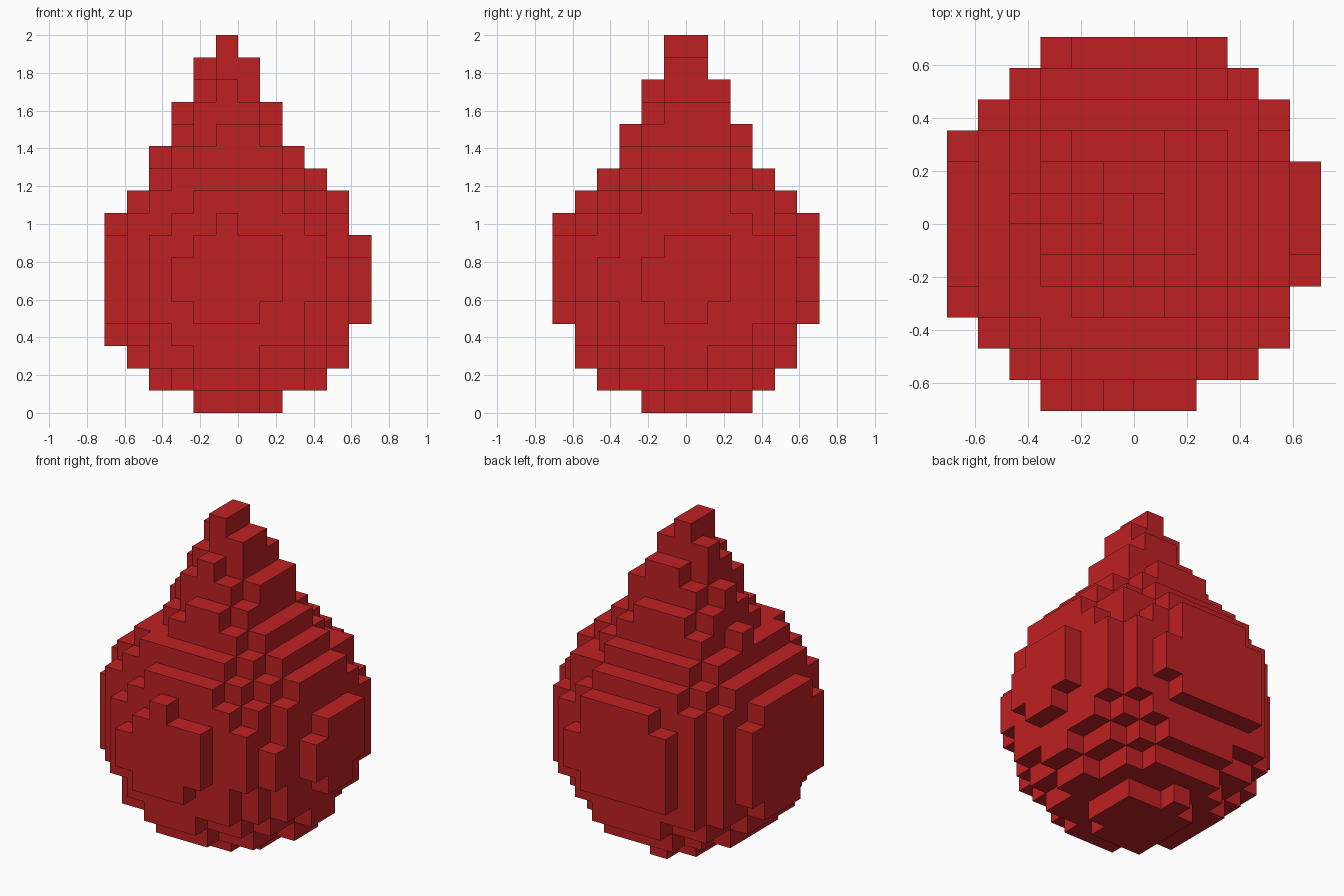
import bpy, bmesh, math
from mathutils import Vector

cube = bpy.data.objects.get("Cube")
if cube:
    bpy.data.objects.remove(cube, do_unlink=True)

LAYERS = 17
HALF = 6
SIZE = 2 / LAYERS
CENTRE = Vector((-0.25, 0.1, 6.15))
RADIUS_SQ = 37.07
TIP_RADII = [3.3, 2.73, 2.3, 1.7, 1.35, 0.7]   # tapering tip, one per layer
TIP_START = LAYERS - len(TIP_RADII)


def filled(i, j, k):
    """True when the block at this grid cell belongs to the droplet."""
    if not 0 <= k < LAYERS:
        return False
    d = Vector((i + 0.5, j + 0.5, k + 0.5)) - CENTRE
    flat_sq = d.x ** 2 + d.y ** 2
    if k >= TIP_START:
        return flat_sq <= TIP_RADII[k - TIP_START] ** 2
    limit = RADIUS_SQ
    if j == HALF - 1:             # broad back plate
        if k < 4 or k > 8:
            return False
        limit += 1.1
    if k == 0 and j > 0:          # foot reaches slightly backward
        limit += 0.8
        if i < -3 or i > 1:
            return False
    return flat_sq + d.z ** 2 <= limit


# Outer skin of the stacked blocks
bm = bmesh.new()
corners = {}


def corner(p):
    key = tuple(round(c) for c in p)
    if key not in corners:
        corners[key] = bm.verts.new((key[0] * SIZE, key[1] * SIZE, key[2] * SIZE))
    return corners[key]


cells = [(i, j, k) for i in range(-HALF, HALF) for j in range(-HALF, HALF)
         for k in range(LAYERS) if filled(i, j, k)]
solid = set(cells)
for cell in cells:
    middle = Vector(cell) + Vector((0.5, 0.5, 0.5))
    for axis in range(3):
        for sign in (-1, 1):
            n = Vector((0, 0, 0))
            n[axis] = sign
            if tuple(round(c) for c in Vector(cell) + n) in solid:
                continue
            u = Vector((0, 0, 0))
            u[(axis + 1) % 3] = 0.5
            v = n.cross(u)
            m = middle + n * 0.5
            bm.faces.new([corner(m + s * u + t * v)
                          for s, t in ((-1, -1), (1, -1), (1, 1), (-1, 1))])

# Join neighbouring squares into clean flat panels
bmesh.ops.dissolve_limit(bm, angle_limit=math.radians(1),
                         verts=bm.verts, edges=bm.edges)
mesh = bpy.data.meshes.new("droplet")
bm.to_mesh(mesh)
bm.free()
droplet = bpy.data.objects.new("droplet", mesh)
bpy.context.collection.objects.link(droplet)

# Red surface
red = bpy.data.materials.new("red")
red.use_nodes = True
colour = (0.52, 0.015, 0.017, 1)
red.diffuse_color = colour
red.node_tree.nodes["Principled BSDF"].inputs["Base Color"].default_value = colour
mesh.materials.append(red)
